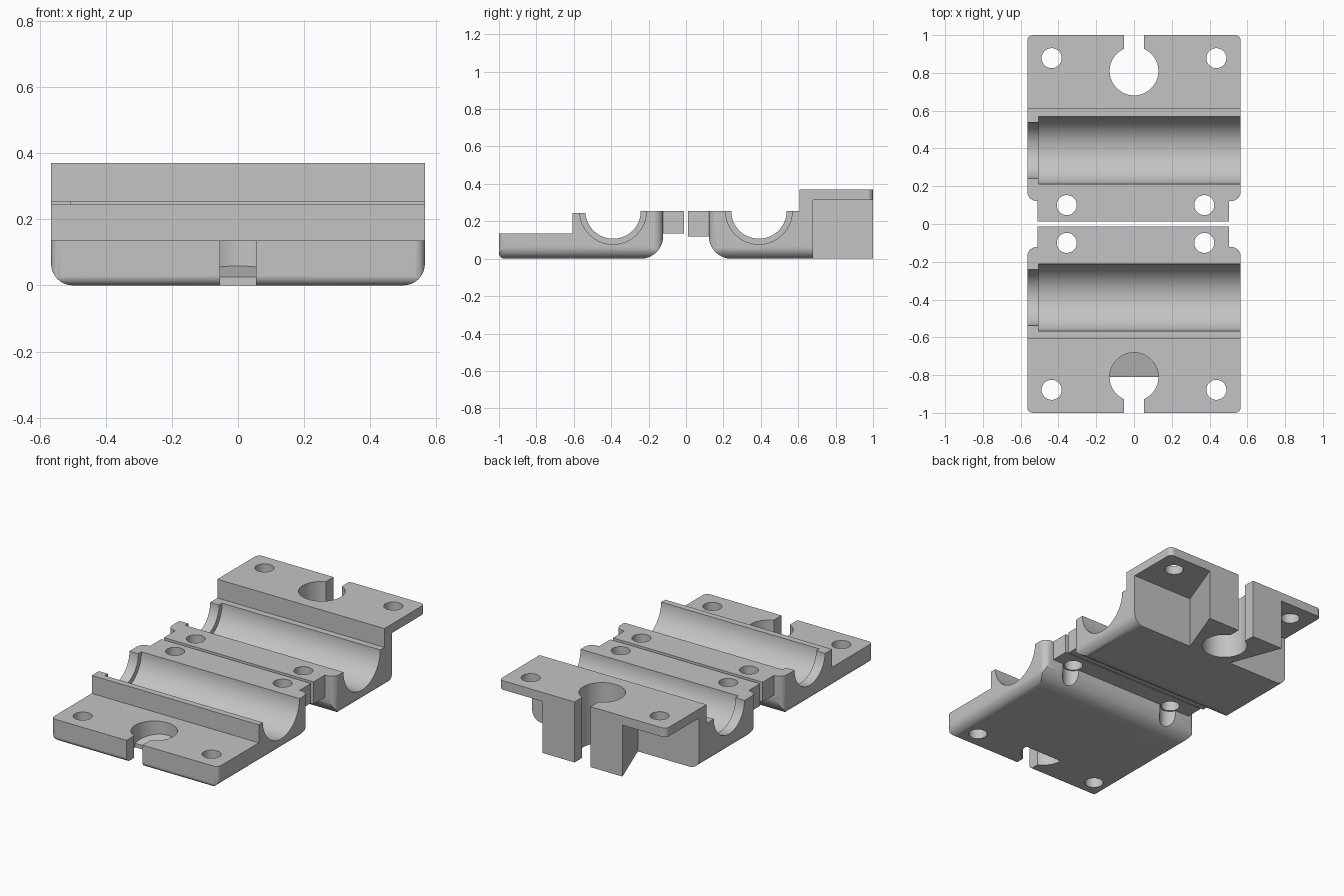
import bpy, bmesh, math
from mathutils import Vector

old = bpy.data.objects.get("Cube")
if old:
    bpy.data.objects.remove(old, do_unlink=True)

grey = bpy.data.materials.new("plain_grey")
grey.use_nodes = True
GREY = (0.55, 0.55, 0.55, 1)
grey.diffuse_color = GREY
grey.node_tree.nodes["Principled BSDF"].inputs["Base Color"].default_value = GREY


def rounded(points, steps=10):
    """Outline from (u, v) or (u, v, radius) points, right-angled corners filleted."""
    out = []
    for i, p in enumerate(points):
        c = Vector(p[:2])
        if len(p) == 2:
            out.append(c)
            continue
        a = (Vector(points[i - 1][:2]) - c).normalized() * p[2]
        b = (Vector(points[(i + 1) % len(points)][:2]) - c).normalized() * p[2]
        for k in range(steps + 1):
            t = k / steps * math.pi / 2
            out.append(c + a * (1 - math.sin(t)) + b * (1 - math.cos(t)))
    return out


def circle(u, v, r, n=64):
    return [(u + r * math.cos(2 * math.pi * k / n), v + r * math.sin(2 * math.pi * k / n))
            for k in range(n)]


def prism(name, outline, axis, lo, hi):
    """Extrude an outline along an axis; the outline uses the other two axes in order."""
    bm = bmesh.new()
    place = {"x": lambda u, v: (lo, u, v), "y": lambda u, v: (u, lo, v),
             "z": lambda u, v: (u, v, lo)}[axis]
    face = bm.faces.new([bm.verts.new(place(*p)) for p in outline])
    moved = bmesh.ops.extrude_face_region(bm, geom=[face])["geom"]
    shift = Vector([(hi - lo) * (axis == a) for a in "xyz"])
    bmesh.ops.translate(bm, vec=shift, verts=[g for g in moved if isinstance(g, bmesh.types.BMVert)])
    bmesh.ops.recalc_face_normals(bm, faces=bm.faces)
    mesh = bpy.data.meshes.new(name)
    bm.to_mesh(mesh)
    bm.free()
    mesh.materials.append(grey)
    ob = bpy.data.objects.new(name, mesh)
    bpy.context.collection.objects.link(ob)
    return ob


def combine(ob, other, operation):
    """Apply a boolean and remove the helper."""
    mod = ob.modifiers.new("combine", "BOOLEAN")
    mod.operation, mod.solver, mod.object = operation, "EXACT", other
    bpy.context.view_layer.objects.active = ob
    bpy.ops.object.modifier_apply(modifier=mod.name)
    bpy.data.objects.remove(other, do_unlink=True)


def box(x0, x1, y0, y1):
    return [(x0, y0), (x1, y0), (x1, y1), (x0, y1)]


W = 0.565          # half width
TOP = 0.255        # height of the parting face and bore axis
BORE_Y, HOLE_Y = 0.39, 0.81


def clamp_half(name, side, s, tab_bottom):
    """Side profile trimmed to a rounded plan and rounded lower ends; s is the y sign."""
    body = prism(name, rounded(side), "x", -W, W)
    plan = [(-W, s, 0.03), (W, s, 0.03), (W, s * 0.122, 0.05), (-W, s * 0.122, 0.05)]
    combine(body, prism("plan", rounded(plan), "z", -0.1, 0.5), "INTERSECT")
    ends = [(-W, 0, 0.065), (W, 0, 0.065), (W, 0.5), (-W, 0.5)]
    combine(body, prism("ends", rounded(ends), "y", -1.1, 1.1), "INTERSECT")
    # Joining tab
    y0, y1 = sorted((s * 0.012, s * 0.175))
    combine(body, prism("tab", box(-0.51, 0.503, y0, y1), "z", tab_bottom, TOP), "UNION")
    # Bore with a narrower lip at one end
    for radius, start in ((0.178, -0.505), (0.148, -0.7)):
        combine(body, prism("bore", circle(s * BORE_Y, TOP, radius, 96), "x", start, 0.7), "DIFFERENCE")
    # Bolt holes, with wider channels below the tab
    for x in (-0.356, 0.372):
        combine(body, prism("tab_hole", circle(x, s * 0.1, 0.053, 40), "z", -0.1, 0.5), "DIFFERENCE")
        combine(body, prism("channel", circle(x, s * 0.1, 0.062, 40), "z", -0.1, tab_bottom), "DIFFERENCE")
    for x in (-0.436, 0.436):
        combine(body, prism("hole", circle(x, s * 0.878, 0.053, 40), "z", -0.1, 0.5), "DIFFERENCE")
    return body


def finish(ob):
    bpy.ops.object.select_all(action="DESELECT")
    ob.select_set(True)
    bpy.context.view_layer.objects.active = ob
    bpy.ops.object.shade_smooth_by_angle(angle=math.radians(30))
    weighted = ob.modifiers.new("weighted_normals", "WEIGHTED_NORMAL")
    weighted.keep_sharp = True


def cut_keyhole(ob, s, floor=None):
    """Round opening joined to the outer edge by a slot."""
    opening = prism("opening", circle(0, s * HOLE_Y, 0.129), "z", -0.1, 0.5)
    if floor:
        combine(opening, floor, "DIFFERENCE")
    combine(ob, opening, "DIFFERENCE")
    y0, y1 = sorted((s * 1.1, s * 0.85))
    combine(ob, prism("slot", box(-0.054, 0.054, y0, y1), "z", -0.1, 0.5), "DIFFERENCE")


# Front half: low plate, with a sloping floor in the inner side of its opening
front_side = [(-1, 0, 0.03), (-0.122, 0, 0.12), (-0.122, TOP), (-BORE_Y, TOP),
              (-BORE_Y, 0.245), (-0.606, 0.245), (-0.606, 0.135), (-1, 0.135)]
front = clamp_half("front_clamp_half", front_side, -1, 0.135)
slope = [(-HOLE_Y, -0.2), (-0.6, -0.2), (-0.6, 0.08), (-HOLE_Y, 0.025)]
cut_keyhole(front, -1, prism("floor", slope, "x", -0.3, 0.3))
finish(front)

# Back half: raised flange on a flared leg
back_side = [(0.122, 0, 0.12), (0.68, 0), (0.68, 0.315), (1, 0.315),
             (1, 0.37), (0.608, 0.37), (0.608, TOP), (0.122, TOP)]
back = clamp_half("back_clamp_half", back_side, 1, 0.12)
leg = [(-0.15, 0.64), (0.15, 0.64), (0.15, 0.68), (0.27, 1), (-0.27, 1), (-0.15, 0.68)]
combine(back, prism("leg", leg, "z", 0, 0.34), "UNION")
cut_keyhole(back, 1)
finish(back)
